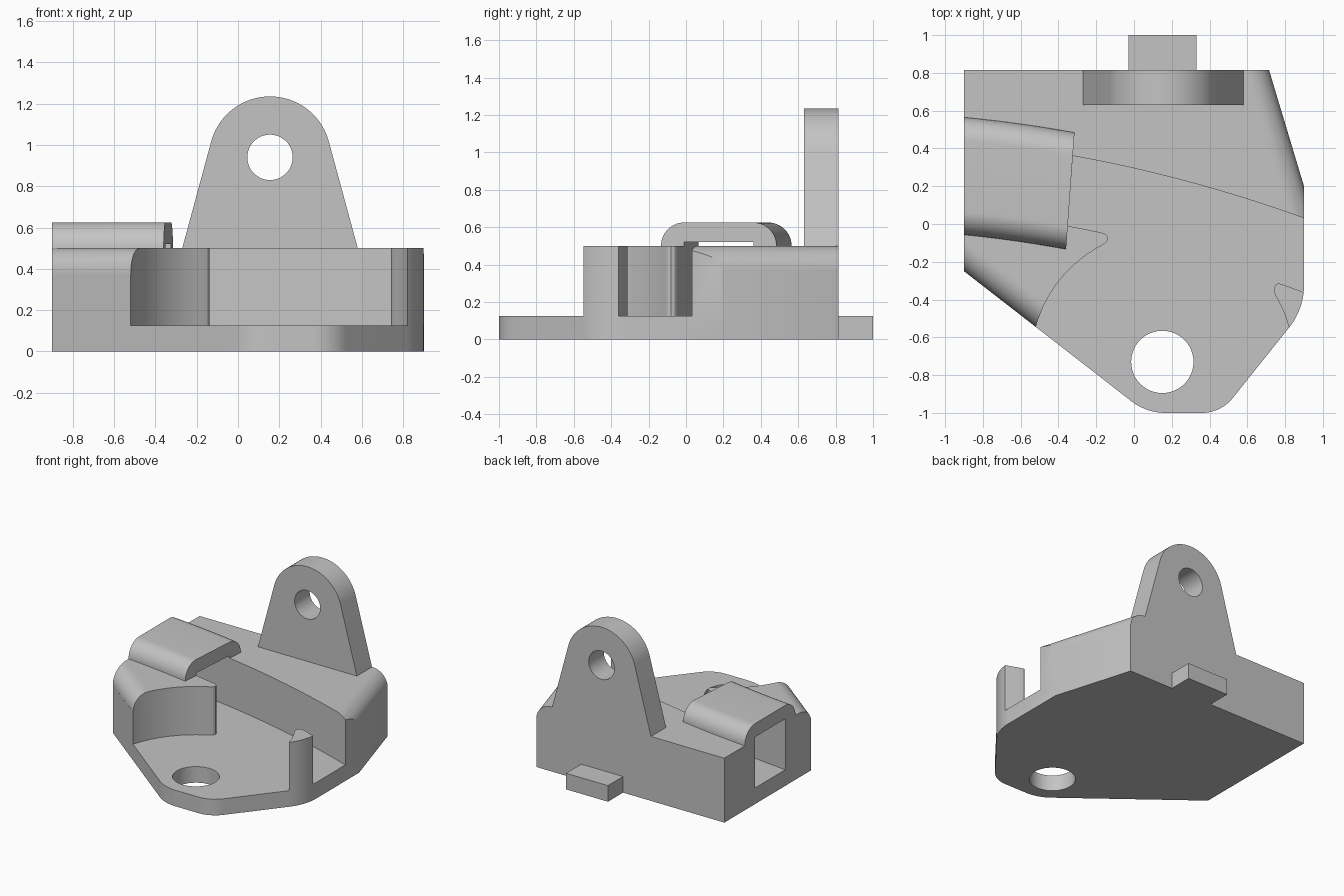
import bpy, bmesh, math
from mathutils import Vector

if "Cube" in bpy.data.objects:
    bpy.data.objects.remove(bpy.data.objects["Cube"])

grey = bpy.data.materials.new("plain grey")
grey.diffuse_color = (0.55, 0.55, 0.55, 1)
grey.use_nodes = True
grey.node_tree.nodes["Principled BSDF"].inputs["Base Color"].default_value = grey.diffuse_color


def mesh_object(name, bm):
    bmesh.ops.recalc_face_normals(bm, faces=bm.faces)
    me = bpy.data.meshes.new(name)
    bm.to_mesh(me)
    bm.free()
    me.materials.append(grey)
    ob = bpy.data.objects.new(name, me)
    bpy.context.collection.objects.link(ob)
    return ob


def prism(name, pts, depth):
    """Extrude a planar 3D polygon along a vector."""
    bm = bmesh.new()
    f = bm.faces.new([bm.verts.new(p) for p in pts])
    r = bmesh.ops.extrude_face_region(bm, geom=[f])
    vs = [g for g in r["geom"] if isinstance(g, bmesh.types.BMVert)]
    bmesh.ops.translate(bm, verts=vs, vec=depth)
    return mesh_object(name, bm)


def arc(cx, cy, r, a0, a1, n):
    return [(cx + r * math.cos(math.radians(a0 + (a1 - a0) * i / n)),
             cy + r * math.sin(math.radians(a0 + (a1 - a0) * i / n))) for i in range(n + 1)]


def round_corner(prev, c, nxt, t, n=14):
    """Tangent arc replacing corner c, starting at distance t from it."""
    c = Vector(c)
    u, v = (Vector(prev) - c).normalized(), (Vector(nxt) - c).normalized()
    half = u.angle(v) / 2
    r = t * math.tan(half)
    centre = c + (u + v).normalized() * (t / math.cos(half))
    p, q = c + u * t - centre, c + v * t - centre
    return [tuple(centre + (p * (1 - i / n) + q * (i / n)).normalized() * r) for i in range(n + 1)]


def boolean(ob, other, op):
    m = ob.modifiers.new(op, "BOOLEAN")
    m.object, m.operation, m.solver = other, op, "EXACT"
    bpy.context.view_layer.objects.active = ob
    bpy.ops.object.modifier_apply(modifier=m.name)
    bpy.data.objects.remove(other)


def upper(x):
    """Rear edge of the curved channel."""
    return 0.36 - 0.18 * (x + 0.32) - 0.0735 * (x + 0.32) ** 2


def lower(x):
    """Front edge of the curved channel."""
    slope = -0.18 - 0.147 * (x + 0.32)
    return upper(x) - 0.37 * math.sqrt(1 + slope * slope)


def span(a, b, n):
    return [a + (b - a) * i / n for i in range(n + 1)]


# Body outline with three rounded corners
L, C, B, A, R = (-0.9, -0.25), (0.066, -1), (0.46, -1), (0.9, -0.45), (0.9, 0.2)
outline = [(-0.9, 0.815), L]
outline += round_corner(L, C, B, 0.1) + round_corner(C, B, A, 0.1) + round_corner(B, A, R, 0.125)
outline += [R, (0.715, 0.815)]
body = prism("bracket_body", [(x, y, 0) for x, y in outline], (0, 0, 0.5))


# Rounded upper edges on the two slanted sides
def fillet_edge(p, q, r=0.125):
    p, q = Vector((*p, 0)), Vector((*q, 0))
    d = (q - p).normalized()
    out = Vector((d.y, -d.x, 0))
    prof = [(-r, 0.6)] + [(-r + a, 0.5 - r + b) for b, a in arc(0, 0, r, 0, 90, 14)] 
    prof += [(0.1, 0.5 - r), (0.1, 0.6)]
    s = p - d * 0.5
    return prism("fillet_cutter", [s + out * o + Vector((0, 0, z)) for o, z in prof],
                 d * ((q - p).length + 0.8))


boolean(body, fillet_edge(L, (-0.45, -0.5987)), "DIFFERENCE")
boolean(body, fillet_edge(R, (0.715, 0.815)), "DIFFERENCE")

# Raised bridge over the channel's left end
rad, n = 0.125, 14
bm = bmesh.new()
rings = []
for t in span(0, 1, 16):
    ring = []
    for side in (-1, 1):
        for a in (span(0, 90, n) if side < 0 else span(90, 0, n)):
            inset = rad * (1 - math.cos(math.radians(a)))
            z = 0.5 + rad * math.sin(math.radians(a))
            ring.append((side, inset, z))
    ring = [(-1, 0, 0.45)] + ring + [(1, 0, 0.45)]
    verts = []
    for side, inset, z in ring:
        off = side * (rad - inset)
        share = (0.305 + side * 0.305 - side * inset) / 0.61
        x = -0.9 + t * (0.54 + 0.045 * share)
        verts.append(bm.verts.new((x, (lower(x) if side < 0 else upper(x)) + off, z)))
    rings.append(verts)
for r0, r1 in zip(rings, rings[1:]):
    for i in range(len(r0)):
        j = (i + 1) % len(r0)
        bm.faces.new((r0[i], r0[j], r1[j], r1[i]))
bm.faces.new(rings[0])
bm.faces.new(rings[-1])
boolean(body, mesh_object("bridge", bm), "UNION")

# Curved channel and round recess, with softened tips where they meet
pocket = [(x, upper(x)) for x in span(-1, 1, 32)]
pocket += [(x, lower(x)) for x in span(1, 0.785, 5)]
pocket += [(0.765, -0.314), (0.75, -0.322), (0.742, -0.337), (0.742, -0.352)]
pocket += arc(0.15, -0.73, 0.695, 31, -242.3, 72)
pocket += [(-0.148, -0.098), (-0.138, -0.08), (-0.143, -0.062), (-0.157, -0.05)]
pocket += [(x, lower(x)) for x in span(-0.18, -1, 16)]
boolean(body, prism("pocket_cutter", [(x, y, 0.125) for x, y in pocket], (0, 0, 0.395)), "DIFFERENCE")

# Upright lug with a round eye
cx, cz, r = 0.155, 0.94, 0.295
half = 0.425
dist = math.hypot(half, cz - 0.5)
tangent = math.degrees(math.atan2(0.5 - cz, half) + math.acos(r / dist))
lug = [(cx - half, 0.3), (cx + half, 0.3), (cx + half, 0.5)]
lug += arc(cx, cz, r, tangent, 180 - tangent, 40) + [(cx - half, 0.5)]
boolean(body, prism("lug", [(x, 0.63, z) for x, z in lug], (0, 0.185, 0)), "UNION")
eye = arc(cx, cz, 0.11, 0, 360, 48)[:-1]
boolean(body, prism("eye_cutter", [(x, 0.5, z) for x, z in eye], (0, 0.5, 0)), "DIFFERENCE")

# Mounting hole in the front plate
hole = arc(0.15, -0.73, 0.165, 0, 360, 48)[:-1]
boolean(body, prism("hole_cutter", [(x, y, -0.1) for x, y in hole], (0, 0, 0.4)), "DIFFERENCE")

# Rear locating tab
tab = [(-0.03, 0.75), (0.33, 0.75), (0.33, 1), (-0.03, 1)]
boolean(body, prism("rear_tab", [(x, y, 0) for x, y in tab], (0, 0, 0.125)), "UNION")

for ob in bpy.context.selected_objects:
    ob.select_set(False)
body.select_set(True)
bpy.context.view_layer.objects.active = body
bpy.ops.object.shade_smooth_by_angle(angle=math.radians(25))
